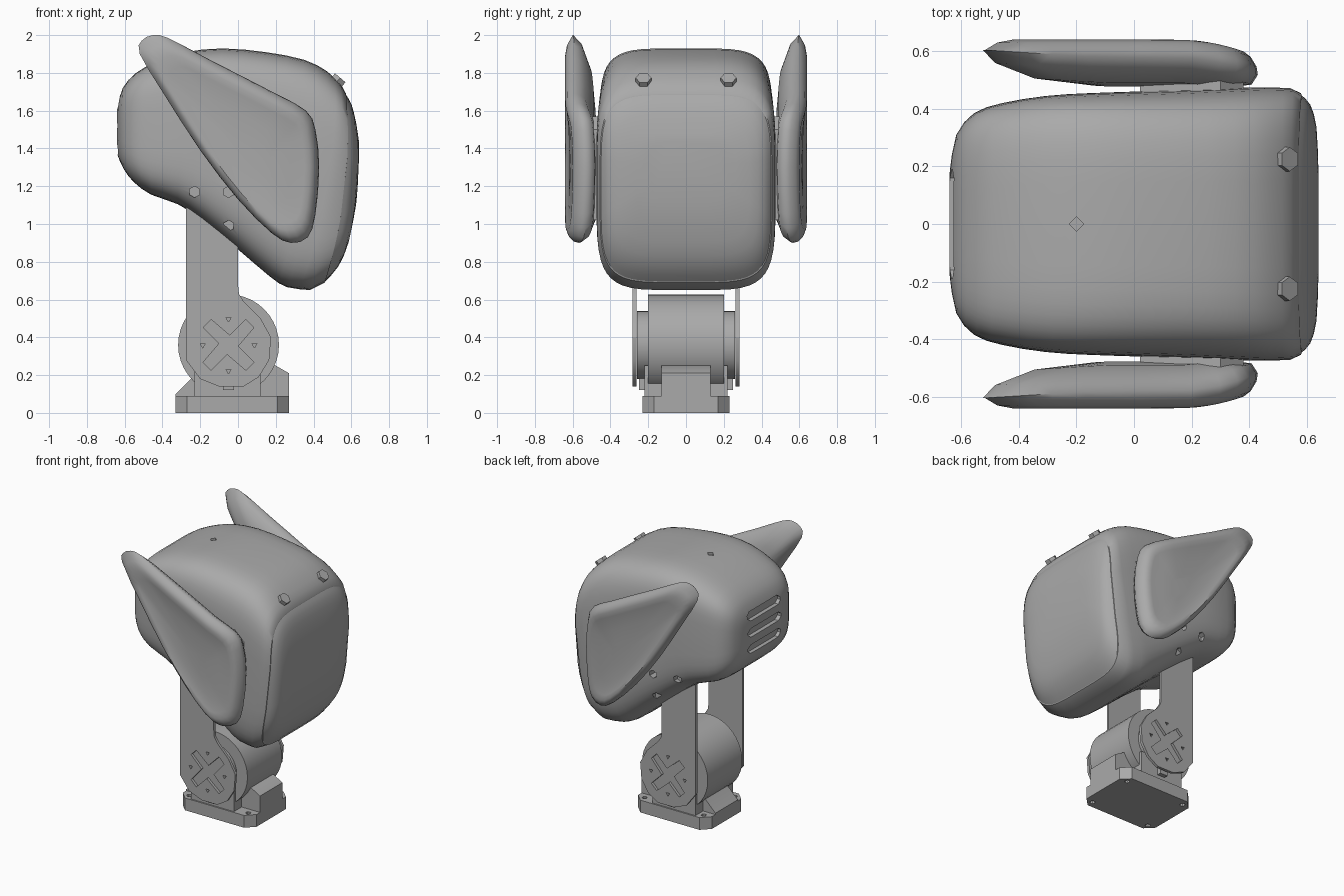
import bpy, bmesh, math
from math import sin, cos, pi, radians
from mathutils import Vector

if "Cube" in bpy.data.objects:
    bpy.data.objects.remove(bpy.data.objects["Cube"])

grey = bpy.data.materials.new("plain grey")
grey.use_nodes = True
GREY = (0.4, 0.4, 0.4, 1)
grey.diffuse_color = GREY
grey.node_tree.nodes["Principled BSDF"].inputs["Base Color"].default_value = GREY


def finish(name, bm, angle=30):
    bmesh.ops.recalc_face_normals(bm, faces=bm.faces)
    me = bpy.data.meshes.new(name)
    bm.to_mesh(me)
    bm.free()
    me.materials.append(grey)
    ob = bpy.data.objects.new(name, me)
    bpy.context.collection.objects.link(ob)
    smooth(ob, angle)
    return ob


def smooth(ob, angle):
    bpy.ops.object.select_all(action='DESELECT')
    ob.select_set(True)
    bpy.context.view_layer.objects.active = ob
    bpy.ops.object.shade_smooth_by_angle(angle=radians(angle))


def loft(name, rings, angle=30):
    bm = bmesh.new()
    loops = [[bm.verts.new(p) for p in ring] for ring in rings]
    n = len(loops[0])
    for a, b in zip(loops, loops[1:]):
        for i in range(n):
            bm.faces.new((a[i], a[(i + 1) % n], b[(i + 1) % n], b[i]))
    bm.faces.new(loops[0])
    bm.faces.new(loops[-1])
    return finish(name, bm, angle)


def prism(name, pts, y0, y1):
    return loft(name, [[(x, y, z) for x, z in pts] for y in (y0, y1)])


def box(name, x0, x1, y0, y1, z0, z1):
    return prism(name, [(x0, z0), (x1, z0), (x1, z1), (x0, z1)], y0, y1)


def rod(name, centre, axis, r, length, sides):
    bm = bmesh.new()
    bmesh.ops.create_cone(bm, cap_ends=True, segments=sides, radius1=r, radius2=r, depth=length)
    turn = Vector((0, 0, 1)).rotation_difference(Vector(axis)).to_matrix()
    bmesh.ops.rotate(bm, verts=bm.verts, matrix=turn)
    bmesh.ops.translate(bm, verts=bm.verts, vec=centre)
    return finish(name, bm)


def cut(ob, cutters, angle=30):
    for c in cutters:
        c.hide_render = True
        mod = ob.modifiers.new("cut", 'BOOLEAN')
        mod.operation, mod.solver, mod.object = 'DIFFERENCE', 'EXACT', c
        bpy.ops.object.select_all(action='DESELECT')
        bpy.context.view_layer.objects.active = ob
        bpy.ops.object.modifier_apply(modifier=mod.name)
        bpy.data.objects.remove(c)
    smooth(ob, angle)


def spline(pts, steps, closed=False):
    """Catmull-Rom resampling of tuples of any length."""
    n, out = len(pts), []
    for i in range(n if closed else n - 1):
        p = [pts[(i + k) % n] if closed else pts[min(max(i + k, 0), n - 1)] for k in (-1, 0, 1, 2)]
        for s in range(steps):
            t = s / steps
            out.append(tuple(0.5 * (2 * b + (c - a) * t + (2 * a - 5 * b + 4 * c - d) * t * t
                                    + (3 * b - a - 3 * c + d) * t ** 3) for a, b, c, d in zip(*p)))
    return out if closed else out + [pts[-1]]


# Head: rounded-square sections from back to front
# (top x, top z, bottom x, bottom z, half width, forward bow)
STATIONS = [
    (-.64, 1.62, -.64, 1.37, .18, 0), (-.61, 1.72, -.605, 1.29, .31, -.01),
    (-.54, 1.80, -.55, 1.22, .385, -.01), (-.43, 1.86, -.46, 1.155, .42, -.01),
    (-.28, 1.91, -.32, 1.105, .445, 0), (-.08, 1.93, -.19, 1.02, .455, 0),
    (.15, 1.91, 0, .865, .462, .01), (.35, 1.87, .17, .72, .47, .03),
    (.47, 1.81, .26, .665, .475, .05), (.545, 1.74, .38, .65, .472, .06)]
VISOR = [
    (.572, 1.69, .46, .69, .455, .05), (.60, 1.64, .53, .77, .42, .04),
    (.625, 1.54, .585, .90, .34, .025), (.64, 1.44, .625, 1.1, .2, .005)]


def section(st, scale=1, n=48):
    tx, tz, bx, bz, hw, bow = st
    ring = []
    for i in range(n):
        a = 2 * pi * (i + .5) / n
        c, s = [math.copysign(abs(v) ** 0.42, v) * scale for v in (cos(a), sin(a))]
        ring.append(((tx + bx) / 2 + s * (tx - bx) / 2 + bow * (1 - s * s),
                     hw * c, (tz + bz) / 2 + s * (tz - bz) / 2))
    return ring


rings = [section(s) for s in spline(STATIONS, 2)]
front = VISOR[0]
rings += [section(front, 1.0), section(front, .985)]
rings += [section(s, .988) for s in spline(VISOR, 2)]
head = loft("head", rings, 40)

# Rear vents and screw holes in the head
cutters = []
for z in (1.4, 1.52, 1.64):
    slot = [(-.19, -.01), (-.16, -.032), (.16, -.032), (.19, -.01),
            (.19, .01), (.16, .032), (-.16, .032), (-.19, .01)]
    cutters.append(loft("vent_cutter", [[(x, y, z + h) for y, h in slot] for x in (-.7, -.61)]))
for side in (-1, 1):
    for x, z in ((-.23, 1.17), (-.05, 1.17), (-.05, .99)):
        cutters.append(rod("hole_cutter", (x, side * .45, z), (0, 1, 0), .03, .12, 6))
cutters.append(rod("hole_cutter", (-.2, 0, 1.93), (0, 0, 1), .025, .08, 4))
cut(head, cutters, 40)

# Brow studs
for name, y in (("left_stud", .225), ("right_stud", -.225)):
    rod(name, (.525, y, 1.755), (.65, 0, .76), .042, .05, 6)

# Ears: leaf outline swelled outward, with a shallow dish outside
LEAF = [(-.45, 2.0), (-.37, 1.985), (-.17, 1.88), (.2, 1.69), (.36, 1.6), (.41, 1.5),
        (.43, 1.3), (.41, 1.05), (.37, .93), (.28, .9), (.18, .95), (0, 1.13),
        (-.2, 1.39), (-.4, 1.7), (-.52, 1.9), (-.51, 1.97)]
EAR_RINGS = [(.4, .478), (.72, .49), (.93, .535), (1, .578), (.985, .605),
             (.92, .63), (.84, .64), (.75, .632), (.5, .622), (.2, .618)]
outline = spline(LEAF, 2, True)
for name, side in (("left_ear", 1), ("right_ear", -1)):
    rings = []
    for k, y in EAR_RINGS:
        ring = []
        for x, z in outline:
            px, pz = .12 + (x - .12) * k, 1.32 + (z - 1.32) * k
            drop = .06 * max(0, (px - .15) / .28) ** 2
            rise = .025 * max(0, (-px - .1) / .4) if y < .6 else 0
            ring.append((px, side * max(.476, y - drop + rise), pz))
        rings.append(ring)
    loft(name, rings, 50)
    prism(name + "_mount", [(.02, 1.55), (.02, 1.3), (.2, 1.02), (.36, 1.02), (.38, 1.5), (.3, 1.57)],
          side * .42, side * .54)

# Neck brackets with a cross-shaped recess and screw holes
CX, CZ = -.05, .36
ARM = [(-.275, 1.3), (-.275, .28), (-.2, .18), (-.1, .14), (.03, .14), (.11, .19), (.165, .28),
       (.175, .4), (.12, .5), (.03, .59), (.005, .63), (0, .68), (0, 1.3)]
cross = []
for q in range(4):
    a = pi / 4 + q * pi / 2
    for r, w in ((.16, -.03), (.16, .03), (.04, .03)):
        cross.append((CX + r * cos(a) - w * sin(a), CZ + r * sin(a) + w * cos(a)))
for name, side in (("left_bracket", 1), ("right_bracket", -1)):
    plate = prism(name, ARM, side * .262, side * .282)
    cutters = [prism("cross_cutter", cross, side * .2, side * .3)]
    for q in range(4):
        a = q * pi / 2
        cutters.append(rod("screw_cutter", (CX + .137 * cos(a), side * .27, CZ + .137 * sin(a)),
                           (0, 1, 0), .016, .1, 3))
    cut(plate, cutters)

# Motor drum, hubs and base pin
rod("motor_drum", (CX, 0, CZ), (0, 1, 0), .267, .4, 40)
rod("motor_hubs", (CX, 0, CZ), (0, 1, 0), .18, .52, 32)
box("base_pin", -.08, -.02, -.25, .25, .12, .2)

# Base: chamfered foot, sloped block and cradle
FOOT = [(-.33, -.17), (-.27, -.23), (.21, -.23), (.27, -.17),
        (.27, .17), (.21, .23), (-.27, .23), (-.33, .17)]
foot = loft("base_foot", [[(x, y, z) for x, y in FOOT] for z in (0, .09)])
cut(foot, [rod("bolt_cutter", (x, y, .05), (0, 0, 1), .018, .2, 8)
           for x in (-.27, .21) for y in (-.18, .18)])
prism("base_block", [(-.33, .08), (.27, .08), (.27, .21), (.2, .25), (-.2, .25), (-.24, .19), (-.33, .1)],
      -.13, .13)
box("base_cradle", -.23, .12, -.22, .22, .05, .25)
